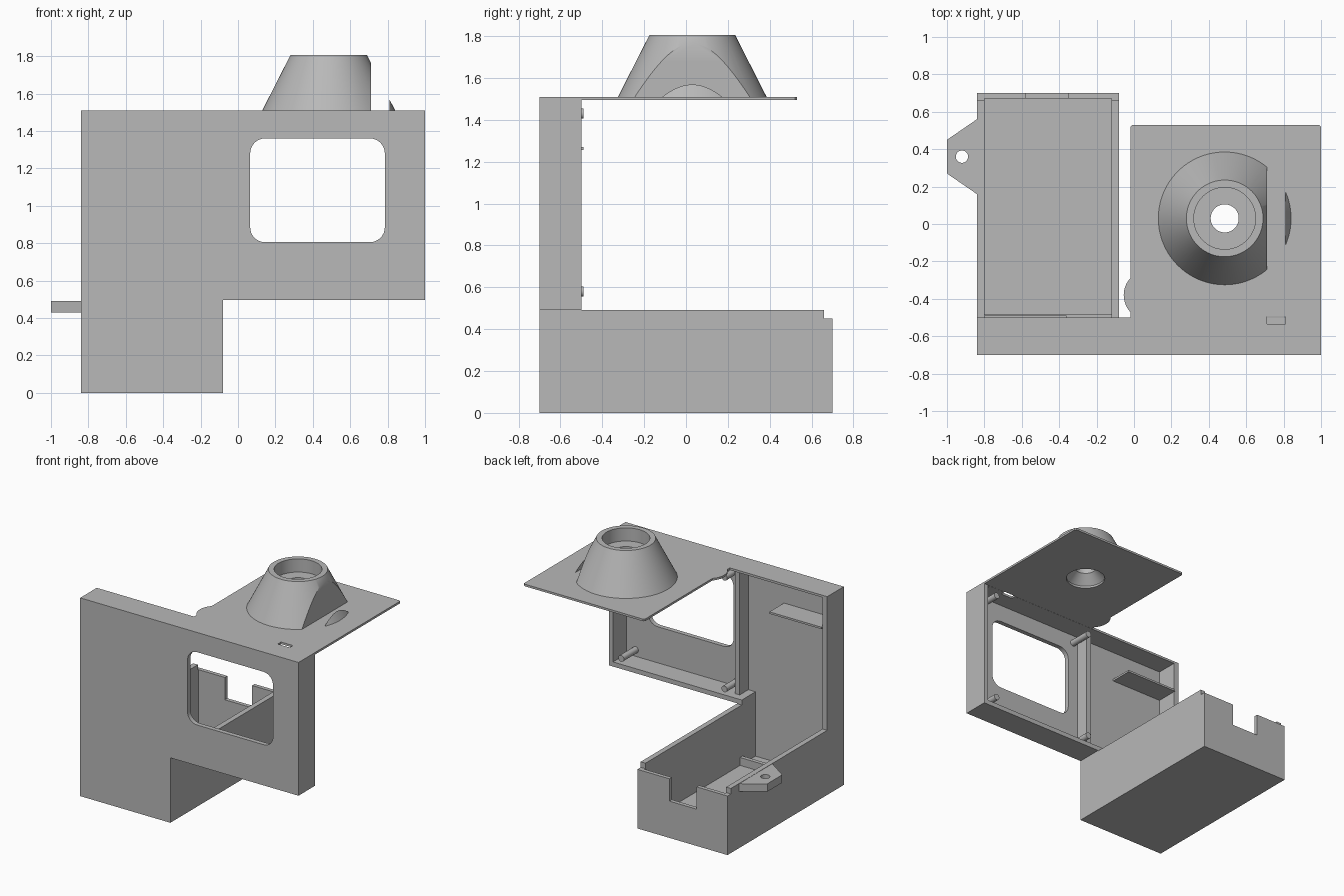
import bpy, bmesh, math
from mathutils import Matrix

cube = bpy.data.objects.get("Cube")
if cube:
    bpy.data.objects.remove(cube, do_unlink=True)

grey = bpy.data.materials.new("matte grey")
COLOUR = (0.48, 0.48, 0.48, 1)
grey.diffuse_color = COLOUR
grey.use_nodes = True
grey.node_tree.nodes["Principled BSDF"].inputs["Base Color"].default_value = COLOUR


def finish(name, bm):
    bmesh.ops.recalc_face_normals(bm, faces=bm.faces)
    mesh = bpy.data.meshes.new(name)
    bm.to_mesh(mesh)
    bm.free()
    mesh.materials.append(grey)
    obj = bpy.data.objects.new(name, mesh)
    bpy.context.collection.objects.link(obj)
    return obj


def prism(name, outline, axis, low, high):
    """Extrude an outline: (x, z) along y, or (x, y) along z."""
    bm = bmesh.new()
    if axis == "y":
        place = lambda a, b, t: (a, t, b)
    else:
        place = lambda a, b, t: (a, b, t)
    face = bm.faces.new([bm.verts.new(place(a, b, low)) for a, b in outline])
    new = bmesh.ops.extrude_face_region(bm, geom=[face])["geom"]
    moved = [v for v in new if isinstance(v, bmesh.types.BMVert)]
    bmesh.ops.translate(bm, verts=moved, vec=place(0, 0, high - low))
    return finish(name, bm)


def box(name, x, y, z):
    outline = [(x[0], y[0]), (x[1], y[0]), (x[1], y[1]), (x[0], y[1])]
    return prism(name, outline, "z", *z)


def arc(cx, cy, r, start, end, steps):
    angles = [math.radians(start + (end - start) * i / steps) for i in range(steps + 1)]
    return [(cx + r * math.cos(a), cy + r * math.sin(a)) for a in angles]


def circle(cx, cy, r, steps=48):
    return arc(cx, cy, r, 0, 360, steps)[:-1]


def rounded(x, y, r):
    corners = [(x[1] - r, y[1] - r), (x[0] + r, y[1] - r),
               (x[0] + r, y[0] + r), (x[1] - r, y[0] + r)]
    return [p for i, (a, b) in enumerate(corners)
            for p in arc(a, b, r, 90 * i, 90 * i + 90, 8)]


def boolean(obj, others, operation="DIFFERENCE"):
    bpy.context.view_layer.objects.active = obj
    for other in others:
        mod = obj.modifiers.new("cut", "BOOLEAN")
        mod.operation, mod.solver, mod.object = operation, "EXACT", other
        bpy.ops.object.modifier_apply(modifier=mod.name)
        bpy.data.objects.remove(other, do_unlink=True)


def smooth(obj):
    bpy.ops.object.select_all(action="DESELECT")
    obj.select_set(True)
    bpy.context.view_layer.objects.active = obj
    bpy.ops.object.shade_smooth_by_angle(angle=math.radians(30))


def step_outline(left, inner, right, bottom, step, top):
    return [(left, bottom), (inner, bottom), (inner, step),
            (right, step), (right, top), (left, top)]


# Stepped front shell, hollow from behind, with a rounded window
LEFT, INNER, RIGHT, TOP = -0.84, -0.08, 1.0, 1.51
shell = prism("front_shell", step_outline(LEFT, INNER, RIGHT, 0, 0.495, TOP), "y", -0.7, -0.5)
boolean(shell, [
    prism("cavity", step_outline(-0.8, -0.12, 0.965, 0.04, 0.53, 1.493), "y", -0.665, -0.4),
    prism("window", rounded((0.065, 0.785), (0.805, 1.36), 0.08), "y", -0.9, -0.3),
    box("slot", (0.71, 0.81), (-0.535, -0.495), (1.4, 1.7)),
])
smooth(shell)

# Open tray running backwards, with a lowered and notched back wall
tray = box("tray", (LEFT, INNER), (-0.5, 0.7), (0, 0.492))
boolean(tray, [
    box("hollow", (-0.8, -0.12), (-0.7, 0.67), (0.04, 0.7)),
    box("lip", (-1, 0.1), (0.66, 0.9), (0.45, 0.7)),
    box("notch", (-0.58, -0.35), (0.6, 0.9), (0.28, 0.7)),
])
box("tray_ridge", (-0.8, -0.12), (-0.51, -0.48), (0.04, 0.1))

# Side mounting tab with a screw hole
tab = prism("mounting_tab", [(LEFT, 0.16), (LEFT, 0.56), (-1, 0.45), (-1, 0.27)], "z", 0.43, 0.49)
boolean(tab, [prism("hole", circle(-0.92, 0.36, 0.033, 32), "z", 0.3, 0.6)])
smooth(tab)

# Inside details: shelf, divider and four screw posts
box("inner_shelf", (-0.8, -0.36), (-0.666, -0.49), (1.255, 1.27))
box("divider", (-0.06, -0.02), (-0.666, -0.56), (0.53, 1.494))
for x in (0.02, 0.89):
    for z in (0.58, 1.43):
        smooth(prism("screw_post", circle(x, z, 0.024, 24), "y", -0.666, -0.49))

# Thin top plate with a rounded bulge at its edge
CX, CY = 0.485, 0.03
plate_outline = ([(-0.02, -0.5), (RIGHT, -0.5), (RIGHT, 0.52), (0.99, 0.53), (-0.01, 0.53), (-0.02, 0.52)]
                 + arc(0.078, -0.38, 0.133, 137, 223, 12))
plate = prism("top_plate", plate_outline, "z", 1.494, TOP)
boolean(plate, [prism("bore", circle(CX, CY, 0.14, 64), "z", 1.4, 1.6),
                box("slot", (0.71, 0.81), (-0.55, -0.495), (1.4, 1.7))])

# Conical lens mount: turned profile with a stepped bore
profile = [(0.14, TOP), (0.355, TOP), (0.205, 1.805), (0.165, 1.805),
           (0.165, 1.705), (0.075, 1.705), (0.075, 1.58)]
SEGMENTS = 96
bm = bmesh.new()
rings = []
for i in range(SEGMENTS):
    turn = Matrix.Translation((CX, CY, 0)) @ Matrix.Rotation(math.tau * i / SEGMENTS, 4, "Z")
    ring = [bm.verts.new((r, 0, z)) for r, z in profile]
    bmesh.ops.transform(bm, matrix=turn, verts=ring)
    rings.append(ring)
for i in range(SEGMENTS):
    a, b = rings[i - 1], rings[i]
    for j in range(len(profile)):
        bm.faces.new((a[j - 1], b[j - 1], b[j], a[j]))
cone = finish("lens_mount", bm)

# Straight channel sliced through the side of the cone
boolean(cone, [box("channel", (0.71, 0.81), (-0.6, 0.6), (1.4, 2.0))])
smooth(cone)
